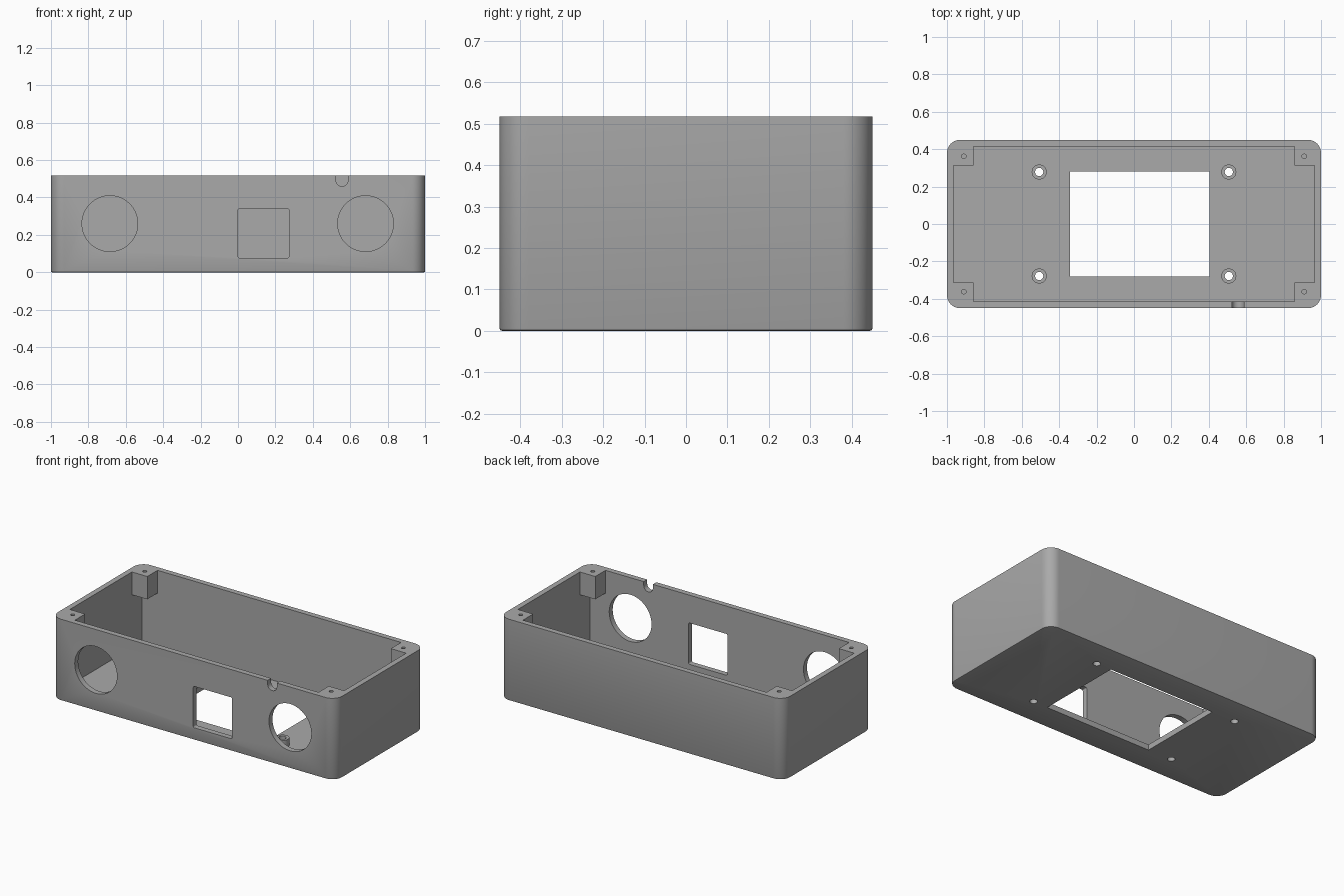
import bpy, bmesh, math
from mathutils import Matrix, Vector

cube = bpy.data.objects.get("Cube")
if cube:
    bpy.data.objects.remove(cube, do_unlink=True)

# Overall sizes
HX, HY, H = 1.0, 0.45, 0.517
WALL, FLOOR = 0.035, 0.035
POST_BOTTOM = H - 0.145

grey = bpy.data.materials.new("plain_grey")
grey.use_nodes = True
COLOR = (0.4, 0.4, 0.4, 1)
grey.diffuse_color = COLOR
grey.node_tree.nodes["Principled BSDF"].inputs["Base Color"].default_value = COLOR


def make(name, bm):
    mesh = bpy.data.meshes.new(name)
    bm.to_mesh(mesh)
    bm.free()
    mesh.materials.append(grey)
    obj = bpy.data.objects.new(name, mesh)
    bpy.context.collection.objects.link(obj)
    return obj


def box(name, lo, hi, round_axis=None, radius=0.0, segments=8):
    """Box between two corners, optionally rounded along one axis."""
    lo, hi = Vector(lo), Vector(hi)
    bm = bmesh.new()
    size = Matrix.Diagonal((hi - lo).to_4d())
    bmesh.ops.create_cube(bm, size=1, matrix=Matrix.Translation((lo + hi) / 2) @ size)
    if round_axis is not None:
        edges = [e for e in bm.edges
                 if abs((e.verts[0].co - e.verts[1].co).normalized()[round_axis]) > 0.9]
        bmesh.ops.bevel(bm, geom=edges, offset=radius, segments=segments,
                        profile=0.5, affect='EDGES')
    return make(name, bm)


def cylinder(name, center, radius, depth, axis='Z', sides=32):
    bm = bmesh.new()
    turn = Matrix.Rotation(math.pi / 2, 4, 'X') if axis == 'Y' else Matrix()
    bmesh.ops.create_cone(bm, cap_ends=True, segments=sides, radius1=radius, radius2=radius,
                          depth=depth, matrix=Matrix.Translation(center) @ turn)
    return make(name, bm)


def combine(body, tool, operation='DIFFERENCE'):
    """Apply a boolean and discard the tool."""
    mod = body.modifiers.new("boolean", 'BOOLEAN')
    mod.operation, mod.solver, mod.object = operation, 'EXACT', tool
    bpy.context.view_layer.objects.active = body
    bpy.ops.object.modifier_apply(modifier=mod.name)
    bpy.data.objects.remove(tool, do_unlink=True)


# Outer shell with rounded upright corners and a fine bevel round the base
shell = box("enclosure", (-HX, -HY, 0), (HX, HY, H), 2, 0.07, 12)
bm = bmesh.new()
bm.from_mesh(shell.data)
base = [e for e in bm.edges if all(v.co.z < 0.001 for v in e.verts)]
bmesh.ops.bevel(bm, geom=base, offset=0.006, segments=2, profile=0.5, affect='EDGES')
bm.to_mesh(shell.data)
bm.free()

# Cavity: full below, stepped above so that four corner posts remain
IX, IY, PX, PY = HX - WALL, HY - WALL, 0.857, 0.312
combine(shell, box("cavity", (-IX, -IY, FLOOR), (IX, IY, POST_BOTTOM)))
combine(shell, box("cavity_long", (-IX, -PY, POST_BOTTOM - 0.1), (IX, PY, H + 0.1)))
combine(shell, box("cavity_wide", (-PX, -IY, POST_BOTTOM - 0.1), (PX, IY, H + 0.1)))

# Floor standoffs with through holes, and screw holes in the corner posts
for sx in (-1, 1):
    for sy in (-1, 1):
        x, y = sx * 0.507, sy * 0.278
        top = FLOOR + 0.048
        combine(shell, cylinder("standoff", (x, y, top / 2 + 0.01), 0.04, top - 0.02), 'UNION')
        combine(shell, cylinder("standoff_hole", (x, y, 0.05), 0.022, 0.3))
        combine(shell, cylinder("screw_hole", (sx * 0.91, sy * 0.362, H), 0.012, 0.2, sides=20))

# Display window in the floor
combine(shell, box("window", (-0.342, -0.28, -0.1), (0.405, 0.28, 0.1)))

# Front wall: two round ports, a square port and a cable notch at the rim
for x in (-0.685, 0.682):
    combine(shell, cylinder("round_port", (x, -HY, 0.26), 0.149, 0.12, 'Y', 64))
combine(shell, box("square_port", (0.0, -HY - 0.06, 0.077), (0.273, -HY + 0.06, 0.34), 1, 0.008, 3))
combine(shell, cylinder("notch_round", (0.556, -HY, 0.492), 0.032, 0.12, 'Y'))
combine(shell, box("notch_slot", (0.524, -HY - 0.06, 0.492), (0.588, -HY + 0.06, H + 0.1)))

# Smooth curved corners and holes, sharp edges elsewhere
bpy.ops.object.select_all(action='DESELECT')
shell.select_set(True)
bpy.context.view_layer.objects.active = shell
bpy.ops.object.shade_smooth_by_angle(angle=math.radians(30))
